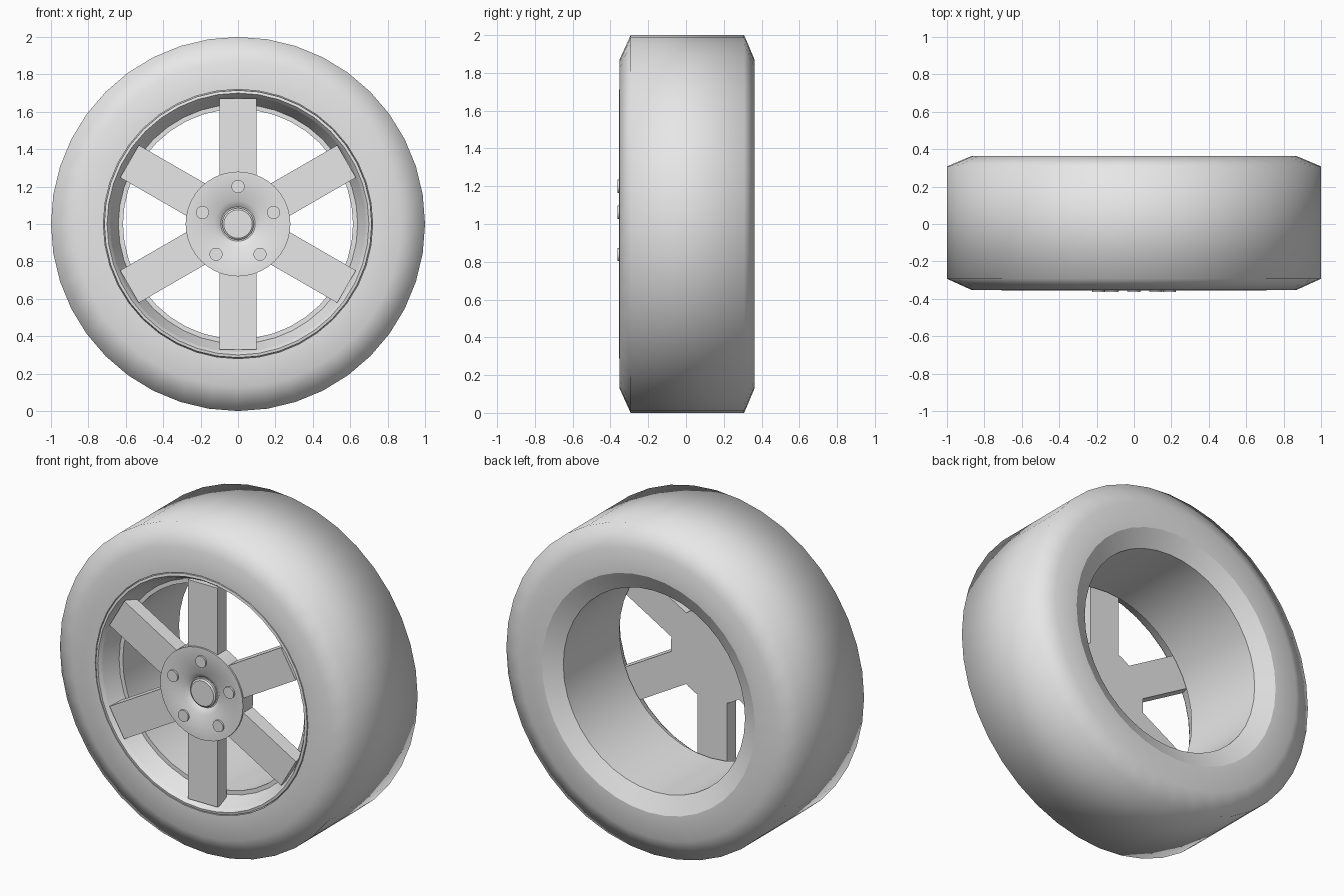
import bpy, bmesh
from math import sin, cos, pi, radians
from mathutils import Matrix, Vector

cube = bpy.data.objects.get("Cube")
if cube:
    bpy.data.objects.remove(cube)

grey = bpy.data.materials.new("light_grey")
grey.use_nodes = True
grey.diffuse_color = (0.8, 0.8, 0.8, 1)
grey.node_tree.nodes["Principled BSDF"].inputs["Base Color"].default_value = (0.8, 0.8, 0.8, 1)

AXLE = Vector((0, 0, 1))


def finish(name, bm):
    bmesh.ops.recalc_face_normals(bm, faces=bm.faces)
    mesh = bpy.data.meshes.new(name)
    bm.to_mesh(mesh)
    bm.free()
    mesh.materials.append(grey)
    obj = bpy.data.objects.new(name, mesh)
    bpy.context.collection.objects.link(obj)
    return obj


def lathe(name, profile, sides, sharp=(), closed=False, centre=AXLE):
    """Spin (radius, y) points about the y axis; rings listed in sharp keep hard edges."""
    bm = bmesh.new()
    rings = []
    for r, y in profile:
        rings.append([bm.verts.new(centre + Vector((r * cos(2 * pi * i / sides), y,
                                                    r * sin(2 * pi * i / sides))))
                      for i in range(sides)])
    pairs = list(zip(rings, rings[1:]))
    if closed:
        pairs.append((rings[-1], rings[0]))
    for a, b in pairs:
        for i in range(sides):
            j = (i + 1) % sides
            bm.faces.new((a[i], a[j], b[j], b[i])).smooth = True
    for k in sharp:
        for i in range(sides):
            edge = bm.edges.get((rings[k][i], rings[k][(i + 1) % sides]))
            edge.smooth = False
    bmesh.ops.remove_doubles(bm, verts=bm.verts, dist=0.0001)
    return finish(name, bm)


# Tyre: rounded tread and sidewalls, tapered back opening, straight barrel
lathe("tyre", [(1, -0.293), (1, 0.308), (0.87, 0.363), (0.72, 0.363), (0.615, 0.308),
               (0.615, -0.235), (0.72, -0.235), (0.72, -0.352), (0.87, -0.352)],
      40, sharp=(3, 4, 5, 6, 7), closed=True)

# Front rim lip with its sloping inner wall
lathe("rim_lip", [(0.72, -0.235), (0.715, -0.353), (0.70, -0.356), (0.685, -0.335), (0.64, -0.235)],
      40, sharp=(0, 1, 2, 3, 4), closed=True)

# Six square spokes
for n in range(6):
    bm = bmesh.new()
    bmesh.ops.create_cube(bm, size=1)
    bmesh.ops.scale(bm, vec=(0.2, 0.088, 0.47), verts=bm.verts)
    bmesh.ops.translate(bm, vec=(0, -0.298, 0.435), verts=bm.verts)
    turn = Matrix.Translation(AXLE) @ Matrix.Rotation(radians(60 * n), 4, 'Y')
    bmesh.ops.transform(bm, matrix=turn, verts=bm.verts)
    finish(f"spoke_{n + 1}", bm)

# Hub disc with a dished centre
lathe("hub", [(0, -0.254), (0.28, -0.254), (0.28, -0.352), (0.125, -0.352), (0.092, -0.325), (0, -0.325)],
      40, sharp=(1, 2, 4))

# Centre cap
lathe("centre_cap", [(0.085, -0.3), (0.085, -0.338), (0.076, -0.345), (0, -0.345)],
      32, sharp=(1, 2))

# Five wheel bolts
for n in range(5):
    a = radians(90 + 72 * n)
    lathe(f"bolt_{n + 1}", [(0.035, -0.34), (0.035, -0.363), (0, -0.363)], 20, sharp=(1,),
          centre=AXLE + Vector((0.2 * cos(a), 0, 0.2 * sin(a))))
